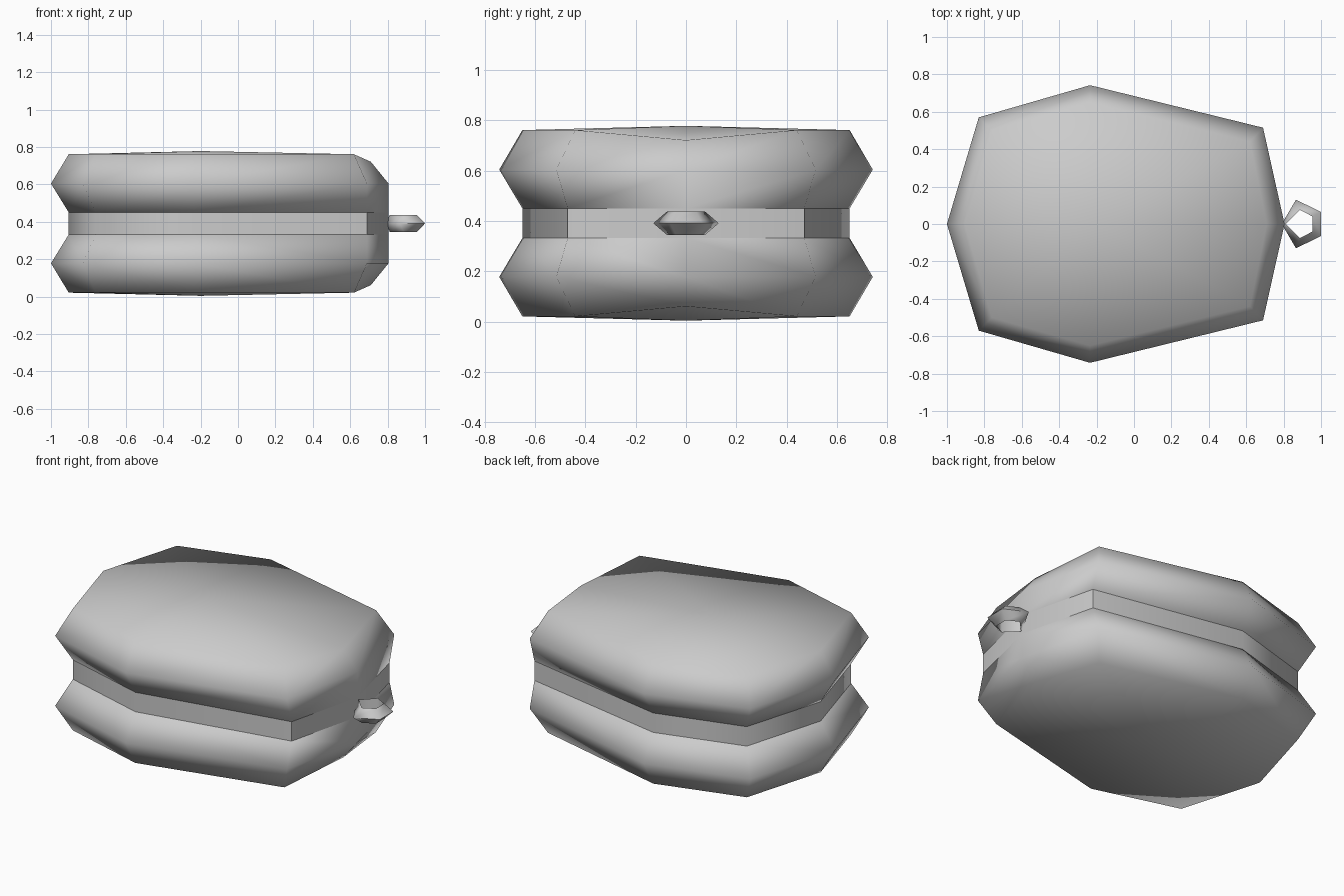
import bpy, bmesh

cube = bpy.data.objects.get("Cube")
if cube:
    bpy.data.objects.remove(cube, do_unlink=True)

MID = 0.391  # height of the mirror plane

grey = bpy.data.materials.new("plain_grey")
grey.use_nodes = True
colour = (0.6, 0.6, 0.6, 1)
grey.diffuse_color = colour
grey.node_tree.nodes["Principled BSDF"].inputs["Base Color"].default_value = colour


def ring(half, z, end_z=None):
    """Closed outline from its +y half; first and last points lie on y = 0."""
    pts = half + [(x, -y) for x, y in half[-2:0:-1]]
    out = [(x, y, z) for x, y in pts]
    if end_z is not None:
        out[0] = (*pts[0], end_z)
    return out


def loft(name, rings, apex=None, closed=False):
    """Skin successive rings, with an optional fan to a crown point."""
    bm = bmesh.new()
    loops = [[bm.verts.new(p) for p in r] for r in rings]
    pairs = list(zip(loops, loops[1:]))
    if closed:
        pairs.append((loops[-1], loops[0]))
    n = len(loops[0])
    for a, b in pairs:
        for i in range(n):
            j = (i + 1) % n
            bm.faces.new((a[i], a[j], b[j], b[i]))
    if apex:
        top = bm.verts.new(apex)
        for i in range(n):
            bm.faces.new((loops[-1][i], loops[-1][(i + 1) % n], top))
        bm.faces.new(loops[0][::-1])
    bmesh.ops.recalc_face_normals(bm, faces=bm.faces)
    mesh = bpy.data.meshes.new(name)
    bm.to_mesh(mesh)
    bm.free()
    mesh.materials.append(grey)
    obj = bpy.data.objects.new(name, mesh)
    bpy.context.collection.objects.link(obj)
    return obj


def shade(obj, angle):
    bpy.ops.object.select_all(action="DESELECT")
    obj.select_set(True)
    bpy.context.view_layer.objects.active = obj
    bpy.ops.object.shade_smooth_by_angle(angle=angle)


# Half outlines, running from the ring end to the far end
groove = [(0.805, 0), (0.69, 0.47), (-0.235, 0.65), (-0.76, 0.5), (-0.905, 0)]
bulge = [(0.805, 0), (0.69, 0.515), (-0.235, 0.742), (-0.83, 0.57), (-1, 0)]
crown = [(0.71, 0), (0.62, 0.44), (-0.235, 0.65), (-0.76, 0.5), (-0.905, 0)]

# Upper and lower shells, mirrored about the middle
for name, s in (("upper_shell", 1), ("lower_shell", -1)):
    shell = loft(name, [
        ring(groove, MID + s * 0.059),
        ring(bulge, MID + s * 0.213),
        ring(crown, MID + s * 0.37, MID + s * 0.33),
    ], apex=(-0.2, 0, MID + s * 0.387))
    shade(shell, 1.4)

# Filling band between the shells
band = loft("filling", [ring(groove, MID - 0.059), ring(groove, MID + 0.059)])
shade(band, 1.1)

# Five-sided hanging loop with a triangular section
outer = [(1, 0.064), (0.866, 0.13), (0.79, 0)]
inner = [(0.955, 0.04), (0.886, 0.076), (0.812, 0)]


def five(half, z):
    return [(x, y, z) for x, y in half + [(x, -y) for x, y in half[1::-1]]]


loop = loft("hanging_loop", [five(outer, MID), five(inner, MID + 0.046),
                             five(inner, MID - 0.046)], closed=True)
shade(loop, 1.4)
